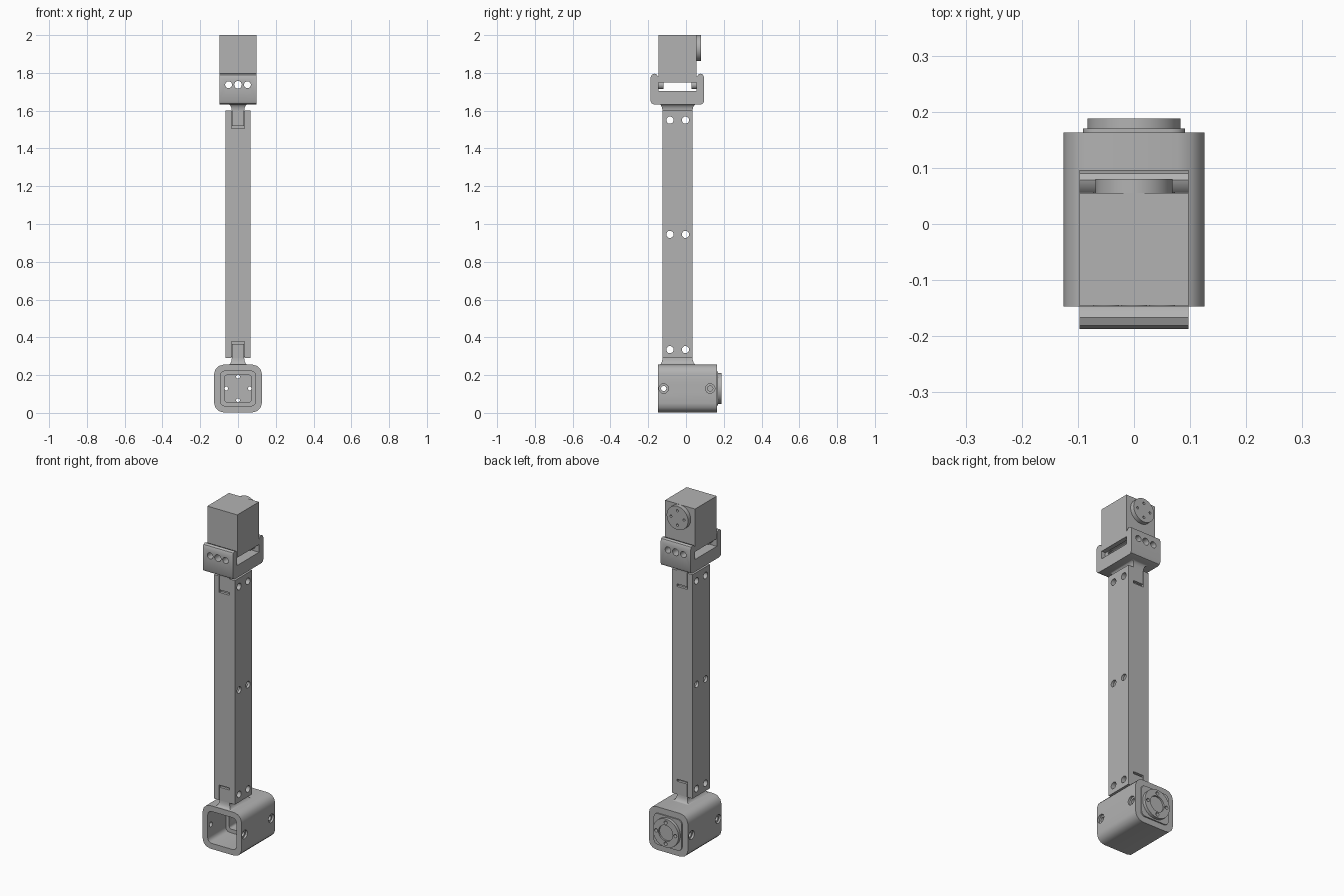
import bpy, bmesh, math
from mathutils import Matrix, Vector

old = bpy.data.objects.get("Cube")
if old:
    bpy.data.objects.remove(old)

grey = bpy.data.materials.new("machined grey")
grey.use_nodes = True
grey.diffuse_color = (0.45, 0.45, 0.45, 1)
grey.node_tree.nodes["Principled BSDF"].inputs["Base Color"].default_value = grey.diffuse_color


def make(name, bm):
    bmesh.ops.recalc_face_normals(bm, faces=bm.faces)
    mesh = bpy.data.meshes.new(name)
    bm.to_mesh(mesh)
    bm.free()
    mesh.materials.append(grey)
    ob = bpy.data.objects.new(name, mesh)
    bpy.context.collection.objects.link(ob)
    return ob


def box(name, x, y, z, bevel=0, axis=None, segments=3):
    """Box from (low, high) ranges; edges along one axis may be rounded."""
    bm = bmesh.new()
    bmesh.ops.create_cube(bm, size=1)
    for v in bm.verts:
        v.co = [(r[0] + r[1]) / 2 + c * (r[1] - r[0]) for c, r in zip(v.co, (x, y, z))]
    if bevel:
        edges = [e for e in bm.edges
                 if abs((e.verts[0].co - e.verts[1].co).normalized()[axis]) > 0.9]
        bmesh.ops.bevel(bm, geom=edges, offset=bevel, segments=segments,
                        profile=0.5, affect='EDGES')
    return make(name, bm)


def rod(name, center, radius, length, axis, sides=32):
    bm = bmesh.new()
    turn = Vector((0, 0, 1)).rotation_difference(Vector(axis)).to_matrix().to_4x4()
    bmesh.ops.create_cone(bm, cap_ends=True, segments=sides, radius1=radius, radius2=radius,
                          depth=length, matrix=Matrix.Translation(center) @ turn)
    return make(name, bm)


def prism(name, outline, half):
    """Outline in y, z extruded along x."""
    bm = bmesh.new()
    face = bm.faces.new([bm.verts.new((-half, y, z)) for y, z in outline])
    out = bmesh.ops.extrude_face_region(bm, geom=[face])
    bmesh.ops.translate(bm, vec=(2 * half, 0, 0),
                        verts=[g for g in out["geom"] if isinstance(g, bmesh.types.BMVert)])
    return make(name, bm)


def combine(ob, others, op='DIFFERENCE'):
    for other in others:
        mod = ob.modifiers.new("shape", 'BOOLEAN')
        mod.operation, mod.solver, mod.object = op, 'EXACT', other
        bpy.context.view_layer.objects.active = ob
        bpy.ops.object.modifier_apply(modifier=mod.name)
        bpy.data.objects.remove(other)


def neck(name, z_tube, z_wide):
    """Concave flare from the tube end out to a wider mount."""
    bm = bmesh.new()
    rings = []
    for i in range(7):
        a = i / 6 * math.pi / 2
        z, f = z_tube + (z_wide - z_tube) * math.sin(a), 1 - math.cos(a)
        hx, y0, y1 = 0.033 + 0.022 * f, -0.125 - 0.018 * f, 0.035 + 0.022 * f
        rings.append([bm.verts.new(p) for p in
                      ((-hx, y0, z), (hx, y0, z), (hx, y1, z), (-hx, y1, z))])
    for a, b in zip(rings, rings[1:]):
        for i in range(4):
            bm.faces.new((a[i], a[(i + 1) % 4], b[(i + 1) % 4], b[i]))
    bm.faces.new(rings[0])
    bm.faces.new(rings[-1])
    return make(name, bm)


X, Y = (1, 0, 0), (0, 1, 0)
BOLT_Y = (-0.085, -0.003)


def bolt_cutters(heights):
    return [rod("cutter", (0, y, z), 0.019, 0.4, X) for y in BOLT_Y for z in heights]


# Hollow arm tube with end slots and cross holes
tube = box("arm_tube", (-0.067, 0.067), (-0.125, 0.035), (0.29, 1.6))
combine(tube, [box("cutter", (-0.052, 0.052), (-0.11, 0.02), (0.2, 1.7)),
               box("cutter", (-0.034, 0.034), (-0.2, 0.2), (1.505, 1.7)),
               box("cutter", (-0.034, 0.034), (-0.2, 0.2), (0.2, 0.378))]
        + bolt_cutters((0.335, 0.945, 1.55)))

# Tongues and cores that plug the tube ends
for end, tongue, core, z in (("upper", (1.52, 1.6), (1.49, 1.595), 1.55),
                             ("lower", (0.29, 0.366), (0.295, 0.395), 0.335)):
    plug = box(end + "_tube_plug", (-0.052, 0.052), (-0.11, 0.02), core)
    combine(plug, [box("tongue", (-0.0325, 0.0325), (-0.125, 0.035), tongue)], 'UNION')
    combine(plug, bolt_cutters((z,)))
neck("upper_neck", 1.6, 1.635)
neck("lower_neck", 0.29, 0.254)

# U-shaped bracket with screw collars
bracket = prism("motor_bracket", [
    (-0.17, 1.633), (0.079, 1.633), (0.09, 1.638), (0.096, 1.65),
    (0.096, 1.777), (0.09, 1.79), (0.078, 1.796), (0.066, 1.792), (0.056, 1.78),
    (0.056, 1.705), (-0.146, 1.705), (-0.146, 1.78), (-0.156, 1.792),
    (-0.167, 1.796), (-0.181, 1.79), (-0.187, 1.777), (-0.187, 1.65), (-0.181, 1.638)], 0.097)
SCREW_X, SCREW_Z = (-0.05, 0, 0.05), 1.737
combine(bracket, [rod("collar", (x, y, SCREW_Z), 0.0235, 0.034, Y)
                  for x in SCREW_X for y in (-0.137, 0.047)], 'UNION')
combine(bracket, [rod("cutter", (x, -0.05, SCREW_Z), 0.02 if x == 0 else 0.018, 0.5, Y)
                  for x in SCREW_X])

# Upper motor and its output disc
motor = box("upper_motor", (-0.097, 0.097), (-0.145, 0.055), (1.75, 2.0))
combine(motor, [rod("cutter", (x, -0.05, SCREW_Z), 0.024, 0.5, Y) for x in SCREW_X])
disc = rod("upper_output_disc", (0, 0.0665, 1.931), 0.069, 0.027, Y, 48)
ring4 = [(math.cos(i * math.pi / 2), math.sin(i * math.pi / 2)) for i in range(4)]
combine(disc, [rod("cutter", (0.042 * c, 0.08, 1.931 + 0.042 * s), 0.007, 0.03, Y, 16)
               for c, s in ring4])

# Lower motor housing, open at the front
ZC = 0.129


def square(name, half, y, bevel):
    return box(name, (-half, half), y, (ZC - half, ZC + half), bevel, 1)


housing = square("lower_housing", 0.126, (-0.147, 0.163), 0.048)
combine(housing, [square("cutter", 0.093, (-0.2, 0.02), 0.025),
                  square("cutter", 0.071, (-0.2, 0.135), 0.012)])
combine(housing, [square("rear_step", 0.091, (0.14, 0.17), 0.025)], 'UNION')
side_holes = []
for side in (-1, 1):
    for y in (-0.118, 0.128):
        side_holes += [rod("cutter", (side * 0.126, y, ZC), 0.025, 0.024, X),
                       rod("cutter", (side * 0.126, y, ZC), 0.014, 0.08, X)]
combine(housing, side_holes)

# Lower output disc with a recess and four through holes
flange = rod("lower_output_disc", (0, 0.178, ZC), 0.083, 0.02, Y, 48)
combine(flange, [rod("cutter", (0, 0.19, ZC), 0.046, 0.024, Y, 40)])


def screw_holes():
    return [rod("cutter", (0.062 * c, 0.16, ZC + 0.062 * s), 0.01, 0.2, Y, 20) for c, s in ring4]


combine(housing, screw_holes())
combine(flange, screw_holes())

# Smooth the round parts, keep the edges sharp
bpy.ops.object.select_all(action='DESELECT')
for ob in bpy.context.scene.objects:
    if ob.type == 'MESH' and grey.name in ob.data.materials:
        ob.select_set(True)
        bpy.context.view_layer.objects.active = ob
bpy.ops.object.shade_smooth_by_angle(angle=math.radians(35))
